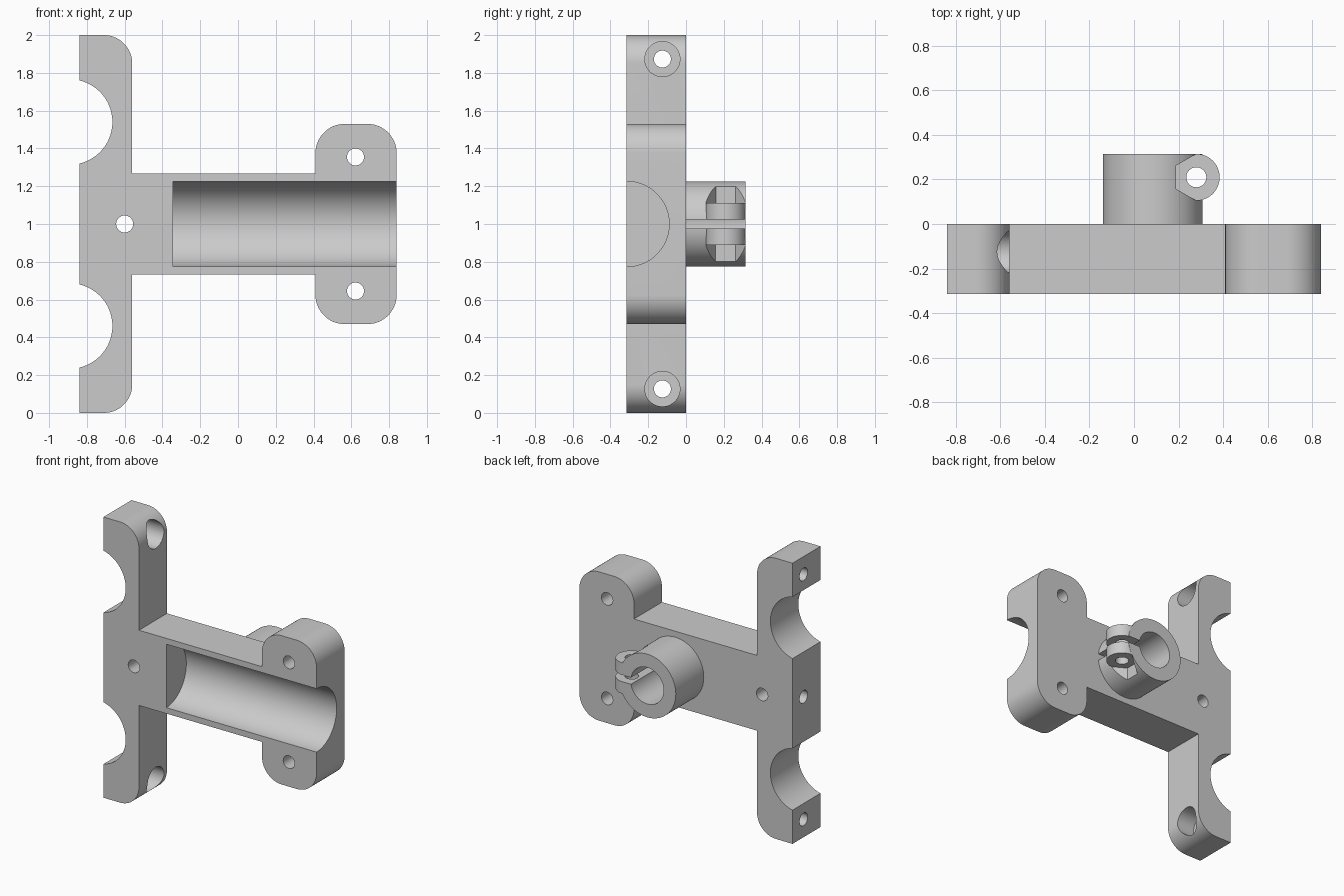
import bpy, bmesh, math
from mathutils import Vector, Matrix

if "Cube" in bpy.data.objects:
    bpy.data.objects.remove(bpy.data.objects["Cube"])

grey = bpy.data.materials.new("light grey")
grey.use_nodes = True
colour = (0.6, 0.6, 0.6, 1)
grey.diffuse_color = colour
grey.node_tree.nodes["Principled BSDF"].inputs["Base Color"].default_value = colour

FRONT, MID = -0.315, 1.0


def finish(name, bm):
    bmesh.ops.recalc_face_normals(bm, faces=bm.faces)
    mesh = bpy.data.meshes.new(name)
    bm.to_mesh(mesh)
    bm.free()
    mesh.materials.append(grey)
    obj = bpy.data.objects.new(name, mesh)
    bpy.context.collection.objects.link(obj)
    return obj


def rod(name, start, end, radius, sides=64):
    """Cylinder or prism between two points."""
    a, b = Vector(start), Vector(end)
    turn = (b - a).to_track_quat('Z', 'Y').to_matrix().to_4x4()
    bm = bmesh.new()
    bmesh.ops.create_cone(bm, cap_ends=True, segments=sides, radius1=radius,
                          radius2=radius, depth=(b - a).length,
                          matrix=Matrix.Translation((a + b) / 2) @ turn)
    return finish(name, bm)


def block(name, low, high):
    low, high = Vector(low), Vector(high)
    bm = bmesh.new()
    bmesh.ops.create_cube(bm, size=1, matrix=Matrix.Translation((low + high) / 2)
                          @ Matrix.Diagonal((high - low).to_4d()))
    return finish(name, bm)


def combine(target, tools, operation='DIFFERENCE'):
    bpy.context.view_layer.objects.active = target
    for tool in tools:
        mod = target.modifiers.new("boolean", 'BOOLEAN')
        mod.operation, mod.object, mod.solver = operation, tool, 'EXACT'
        bpy.ops.object.modifier_apply(modifier=mod.name)
        bpy.data.objects.remove(tool)


def smooth(obj):
    bpy.ops.object.select_all(action='DESELECT')
    obj.select_set(True)
    bpy.context.view_layer.objects.active = obj
    bpy.ops.object.shade_smooth_by_angle(angle=math.radians(25))


def arc(cx, cz, r, start, end, steps=16):
    angles = [math.radians(start + (end - start) * i / steps) for i in range(steps + 1)]
    return [(cx + r * math.cos(t), cz + r * math.sin(t)) for t in angles]


# Bracket plate: upper half of the outline, mirrored about the mid height
notch = math.degrees(math.asin(0.22 / 0.226))
upper = (arc(0.685, 0.375, 0.155, 0, 90) + arc(0.565, 0.375, 0.155, 90, 180)
         + [(0.41, 0.268), (-0.56, 0.268)]
         + arc(-0.71, 0.85, 0.15, 0, 90) + [(-0.84, 1)]
         + arc(-0.891, 0.54, 0.226, notch, -notch, 40))
outline = upper + [(x, -z) for x, z in reversed(upper)]
bm = bmesh.new()
face = bm.faces.new([bm.verts.new((x, FRONT, MID + z)) for x, z in outline])
ext = bmesh.ops.extrude_face_region(bm, geom=[face])
bmesh.ops.translate(bm, vec=(0, -FRONT, 0),
                    verts=[v for v in ext["geom"] if isinstance(v, bmesh.types.BMVert)])
plate = finish("bracket_plate", bm)

# Half round trough, bolt holes and counterbored cross holes
cuts = [rod("trough_cutter", (-0.345, FRONT, MID), (1, FRONT, MID), 0.226, 96),
        rod("blind_hole_cutter", (-1, -0.125, MID), (-0.6, -0.125, MID), 0.045, 32)]
for x, z in ((-0.6, 0), (0.622, 0.355), (0.622, -0.355)):
    cuts.append(rod("bolt_cutter", (x, -1, MID + z), (x, 1, MID + z), 0.045, 32))
for side in (1, -1):
    z = MID + side * 0.873
    cuts.append(rod("cross_cutter", (-1, -0.125, z), (0, -0.125, z), 0.045, 32))
    cuts.append(rod("counterbore_cutter", (-0.7, -0.125, z), (0, -0.125, z), 0.093, 48))
combine(plate, cuts)
smooth(plate)

# Split clamp on the back: ring, hexagonal nut pockets, round ear
cx, ex, ey = 0.085, 0.28, 0.21
clamp = rod("split_clamp", (cx, -0.03, MID), (cx, 0.315, MID), 0.225, 96)
combine(clamp, [rod("pocket_cutter", (ex, ey, MID + s * 0.11), (ex, ey, MID + s * 0.5), 0.105, 6)
                for s in (1, -1)])
combine(clamp, [rod("ear", (ex, ey, MID - 0.11), (ex, ey, MID + 0.11), 0.105)], 'UNION')
combine(clamp, [rod("bore_cutter", (cx, -0.01, MID), (cx, 1, MID), 0.13),
                block("slit_cutter", (cx, -0.01, MID - 0.024), (1, 1, MID + 0.024)),
                rod("screw_cutter", (ex, ey, 0), (ex, ey, 2), 0.045, 32)])
smooth(clamp)
